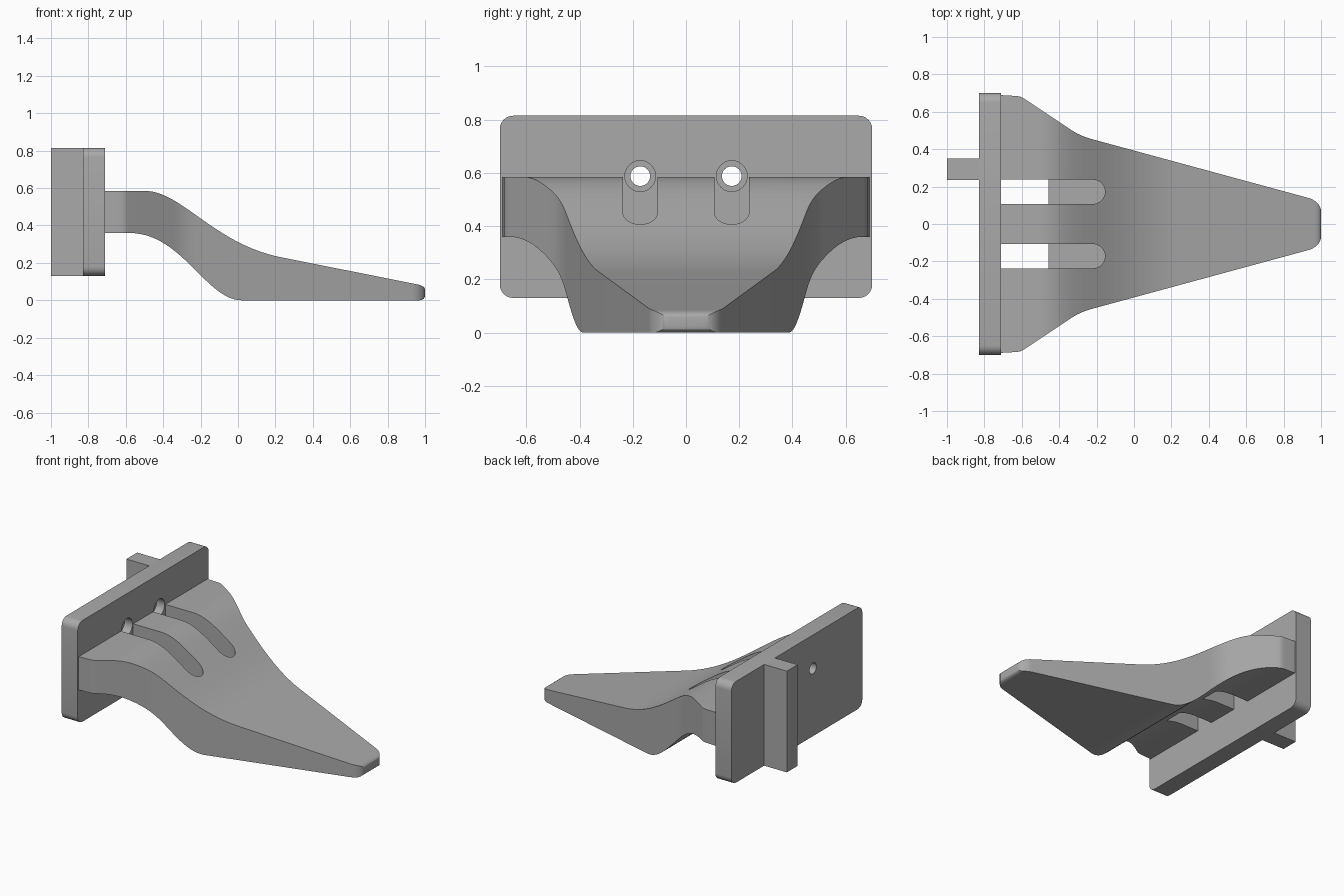
import bpy, bmesh, math
from mathutils import Vector
from mathutils.geometry import interpolate_bezier

cube = bpy.data.objects.get("Cube")
if cube:
    bpy.data.objects.remove(cube, do_unlink=True)

grey = bpy.data.materials.new("plain grey")
grey.use_nodes = True
GREY = (0.4, 0.4, 0.4, 1)
grey.diffuse_color = GREY
grey.node_tree.nodes["Principled BSDF"].inputs["Base Color"].default_value = GREY


def finish(bm, name, helper=False):
    bmesh.ops.recalc_face_normals(bm, faces=bm.faces)
    mesh = bpy.data.meshes.new(name)
    bm.to_mesh(mesh)
    bm.free()
    mesh.materials.append(grey)
    obj = bpy.data.objects.new(name, mesh)
    bpy.context.collection.objects.link(obj)
    obj.hide_render = helper
    if helper:
        obj.display_type = 'WIRE'
    return obj


def prism(name, outline, axis, start, end, helper=False):
    """Extrude a 2D outline along x (outline in y, z) or z (outline in x, y)."""
    place = (lambda p, d: (d, *p)) if axis == 'x' else (lambda p, d: (*p, d))
    bm = bmesh.new()
    a, b = ([bm.verts.new(place(p, d)) for p in outline] for d in (start, end))
    bm.faces.new(a)
    bm.faces.new(b)
    for i in range(len(a)):
        j = (i + 1) % len(a)
        bm.faces.new((a[i], a[j], b[j], b[i]))
    return finish(bm, name, helper)


def arc(cx, cy, r, a0, a1, steps):
    return [(cx + r * math.cos(math.radians(a0 + (a1 - a0) * i / steps)),
             cy + r * math.sin(math.radians(a0 + (a1 - a0) * i / steps)))
            for i in range(steps + 1)]


def bezier(*pts, steps=20):
    return [tuple(p) for p in interpolate_bezier(*[Vector(p) for p in pts], steps)]


def height_at(line, x):
    for (x0, v0), (x1, v1) in zip(line, line[1:]):
        if x <= x1:
            return v0 + (v1 - v0) * max(0, x - x0) / (x1 - x0)
    return line[-1][1]


def cut(target, cutter):
    mod = target.modifiers.new(cutter.name, 'BOOLEAN')
    mod.operation = 'DIFFERENCE'
    mod.solver = 'EXACT'
    mod.object = cutter


# Blade: top, underside and half width along its length
top = ([(-0.73, 0.585)]
       + bezier((-0.5, 0.585), (-0.3, 0.585), (-0.13, 0.302), (0.23, 0.23), steps=28)
       + bezier((0.96, 0.085), (0.985, 0.08), (1, 0.07), (1, 0.055), steps=8))
under = ([(-0.73, 0.36)]
         + bezier((-0.58, 0.36), (-0.3, 0.36), (-0.17, 0), (0.02, 0), steps=28)
         + bezier((0.97, 0), (0.985, 0), (1, 0.008), (1, 0.025), steps=8))
width = ([(-0.73, 0.69)]
         + bezier((-0.64, 0.685), (-0.6, 0.683), (-0.6, 0.678), (-0.56, 0.652), steps=8)
         + bezier((-0.35, 0.512), (-0.31, 0.485), (-0.28, 0.47), (-0.23, 0.455), steps=8)
         + bezier((0.93, 0.14), (0.97, 0.13), (1, 0.1), (1, 0.07), steps=10))

stations = sorted({round(p[0], 3) for p in top + under + width})
bm = bmesh.new()
rings = []
for x in stations:
    t, u, w = (height_at(line, x) for line in (top, under, width))
    rings.append([bm.verts.new((x, y, z)) for y, z in ((-w, u), (w, u), (w, t), (-w, t))])
for a, b in zip(rings, rings[1:]):
    for i in range(4):
        j = (i + 1) % 4
        bm.faces.new((a[i], a[j], b[j], b[i]))
bm.faces.new(rings[0])
bm.faces.new(rings[-1])
blade = finish(bm, "blade")

# Mounting plate with rounded corners
Y, LOW, HIGH, R = 0.70, 0.13, 0.815, 0.05
corners = ((Y - R, HIGH - R, 0), (R - Y, HIGH - R, 90),
           (R - Y, LOW + R, 180), (Y - R, LOW + R, 270))
outline = [p for y, z, a in corners for p in arc(y, z, R, a, a + 90, 6)]
plate = prism("mounting_plate", outline, 'x', -0.83, -0.71)

# Rear fin
prism("rear_fin", [(0.235, LOW), (0.35, LOW), (0.35, HIGH), (0.235, HIGH)], 'x', -1, -0.825)

# Tool slots in the blade, stepped screw holes in the plate
for side, y in (("right", -0.172), ("left", 0.172)):
    slot = [(-0.71, y - 0.065)] + arc(-0.22, y, 0.065, -90, 90, 16) + [(-0.71, y + 0.065)]
    cut(blade, prism(side + "_slot_cutter", slot, 'z', 0.335, 0.8, True))
    for part, r, x0 in (("hole", 0.037, -0.9), ("bore", 0.058, -0.77)):
        circle = arc(y, 0.588, r, 0, 345, 23)
        cutter = prism(f"{side}_{part}_cutter", circle, 'x', x0, -0.6, True)
        cut(plate, cutter)
        if part == "bore":
            cut(blade, cutter)

# Smooth the curved runs, keep the edges crisp
for obj in (blade, plate):
    bpy.ops.object.select_all(action='DESELECT')
    obj.select_set(True)
    bpy.context.view_layer.objects.active = obj
    for mod in list(obj.modifiers):
        bpy.ops.object.modifier_apply(modifier=mod.name)
    bpy.ops.object.shade_smooth_by_angle(angle=math.radians(30))
for obj in [o for o in bpy.data.objects if o.name.endswith("_cutter")]:
    bpy.data.objects.remove(obj, do_unlink=True)
